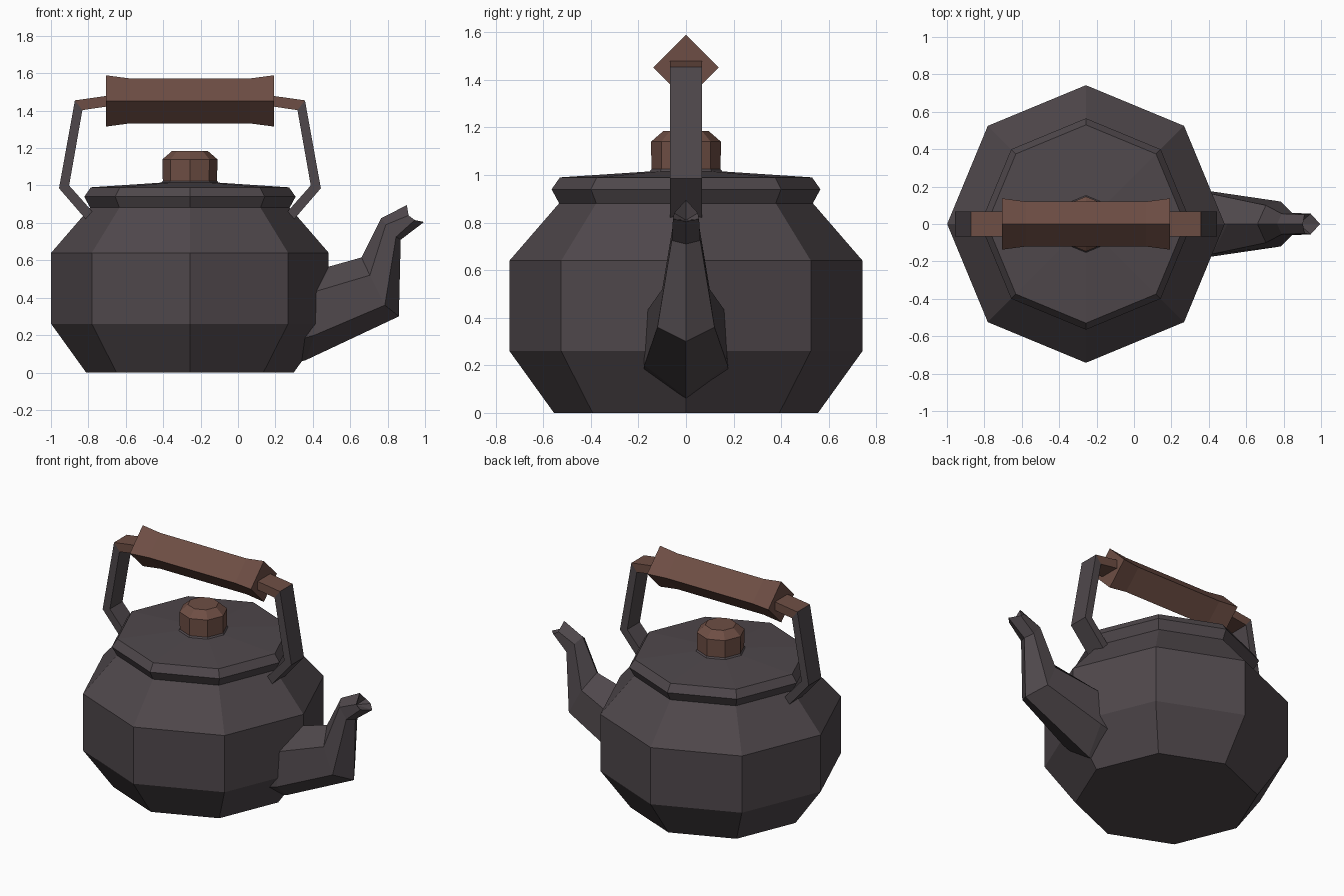
import bpy, bmesh, math

if "Cube" in bpy.data.objects:
    bpy.data.objects.remove(bpy.data.objects["Cube"])

CX = -0.257  # axis of the pot


def material(name, col):
    m = bpy.data.materials.new(name)
    m.diffuse_color = (*col, 1)
    m.use_nodes = True
    m.node_tree.nodes["Principled BSDF"].inputs["Base Color"].default_value = m.diffuse_color
    return m


iron = material("dark iron", (0.078, 0.064, 0.071))
wood = material("brown wood", (0.155, 0.076, 0.058))


def rings_object(name, rings, mats, tip=None, rule=None):
    """Bridge a list of point rings; close both ends (or fan the last to a tip)."""
    bm = bmesh.new()
    vs = [[bm.verts.new(p) for p in r] for r in rings]
    n = len(vs[0])
    for a, b in zip(vs, vs[1:]):
        for i in range(n):
            j = (i + 1) % n
            bm.faces.new((a[i], a[j], b[j], b[i]))
    bm.faces.new(vs[0][::-1])
    if tip:
        t = bm.verts.new(tip)
        for i in range(n):
            bm.faces.new((vs[-1][i], vs[-1][(i + 1) % n], t))
    else:
        bm.faces.new(vs[-1])
    bmesh.ops.recalc_face_normals(bm, faces=bm.faces)
    if rule:
        for f in bm.faces:
            f.material_index = rule(f.calc_center_median())
    me = bpy.data.meshes.new(name)
    bm.to_mesh(me)
    bm.free()
    for m in mats:
        me.materials.append(m)
    ob = bpy.data.objects.new(name, me)
    bpy.context.collection.objects.link(ob)
    return ob


def lathe(name, profile, mat):
    """Eight-sided turned shape around the pot axis."""
    rings = [[(CX + r * math.cos(k * math.pi / 4), r * math.sin(k * math.pi / 4), z)
              for k in range(8)] for r, z in profile]
    return rings_object(name, rings, [mat])


# Pot, lid and knob
lathe("pot_body", [(0.555, 0), (0.742, 0.26), (0.742, 0.64), (0.53, 0.885)], iron)
lathe("lid", [(0.53, 0.875), (0.565, 0.94), (0.53, 0.99), (0.155, 1.015)], iron)
lathe("knob_collar", [(0.16, 1.005), (0.145, 1.025)], iron)
lathe("lid_knob", [(0.145, 1.015), (0.147, 1.14), (0.095, 1.185)], wood)


# Spout: six-sided sections (keel, lower side, upper side, ridge)
def section(keel, low, up, ridge):
    return [(keel[0], 0, keel[1]), (low[0], low[1], low[2]), (up[0], up[1], up[2]),
            (ridge[0], 0, ridge[1]), (up[0], -up[1], up[2]), (low[0], -low[1], low[2])]


spout = [
    section((0.27, 0.045), (0.27, 0.18, 0.16), (0.28, 0.18, 0.41), (0.30, 0.53)),
    section((0.36, 0.065), (0.41, 0.175, 0.20), (0.42, 0.16, 0.435), (0.50, 0.57)),
    section((0.86, 0.30), (0.785, 0.12, 0.36), (0.705, 0.10, 0.52), (0.66, 0.615)),
    section((0.87, 0.71), (0.845, 0.06, 0.725), (0.79, 0.055, 0.79), (0.765, 0.825)),
    section((0.995, 0.805), (0.945, 0.055, 0.815), (0.912, 0.05, 0.84), (0.903, 0.895)),
]
rings_object("spout", spout, [iron], tip=(0.88, 0, 0.81))

# Handle straps: iron uprights, wooden stubs
outer = [(-0.81, 0.815), (-0.957, 0.985), (-0.872, 1.455), (-0.68, 1.482)]
inner = [(-0.765, 0.845), (-0.903, 1.0), (-0.832, 1.403), (-0.68, 1.425)]
for name, s in (("rear_handle_strap", 1), ("front_handle_strap", -1)):
    fx = lambda x: CX + s * (x - CX)
    rings = [[(fx(o[0]), -0.067, o[1]), (fx(o[0]), 0.067, o[1]),
              (fx(i[0]), 0.067, i[1]), (fx(i[0]), -0.067, i[1])]
             for o, i in zip(outer, inner)]
    rings_object(name, rings, [iron, wood], rule=lambda c: 1 if c.z > 1.4 else 0)

# Diamond-section wooden grip, flared at both ends
grip = [[(CX + dx, r * math.cos(k * math.pi / 2), 1.452 + r * math.sin(k * math.pi / 2))
         for k in range(4)]
        for dx, r in ((-0.449, 0.137), (-0.32, 0.12), (0.32, 0.12), (0.449, 0.137))]
rings_object("handle_grip", grip, [wood])
